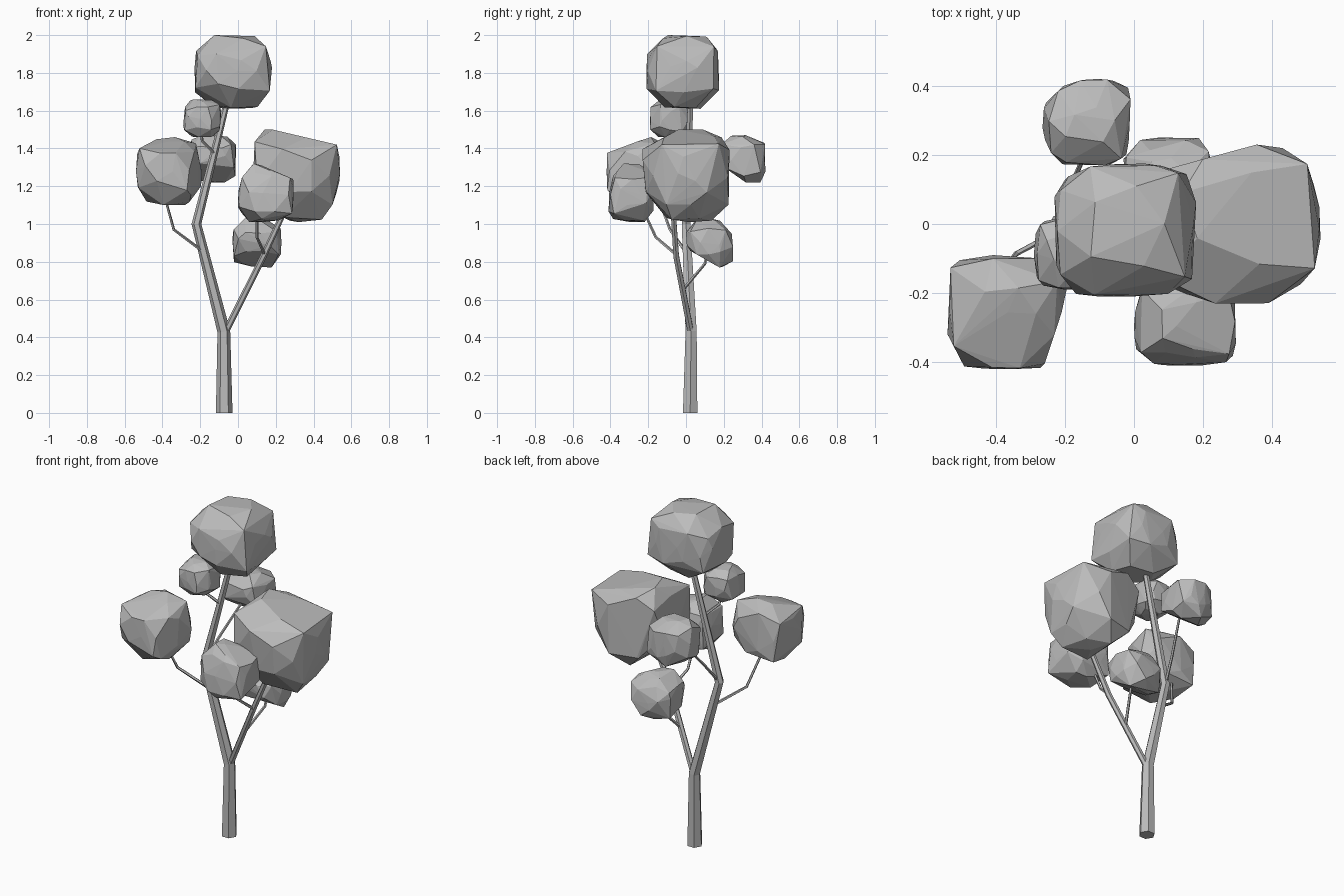
import bpy, bmesh, math, random
from mathutils import Vector

cube = bpy.data.objects.get("Cube")
if cube:
    bpy.data.objects.remove(cube, do_unlink=True)

grey = bpy.data.materials.new("plain_grey")
grey.use_nodes = True
grey.diffuse_color = (0.5, 0.5, 0.5, 1)
grey.node_tree.nodes["Principled BSDF"].inputs["Base Color"].default_value = (0.5, 0.5, 0.5, 1)


def finish(bm, name):
    bmesh.ops.recalc_face_normals(bm, faces=bm.faces)
    mesh = bpy.data.meshes.new(name)
    bm.to_mesh(mesh)
    bm.free()
    mesh.materials.append(grey)
    obj = bpy.data.objects.new(name, mesh)
    bpy.context.collection.objects.link(obj)


def limb(name, path, radii, sides=6):
    """Faceted tapering tube that follows a path."""
    pts = [Vector(p) for p in path]
    bm = bmesh.new()
    rings = []
    for i, p in enumerate(pts):
        ahead = (pts[min(i + 1, len(pts) - 1)] - p).normalized()
        behind = (p - pts[max(i - 1, 0)]).normalized()
        axis = (ahead + behind).normalized()
        side = Vector((0, 1, 0)).cross(axis).normalized()
        other = axis.cross(side)
        ring = []
        for k in range(sides):
            a = math.tau * k / sides
            ring.append(bm.verts.new(p + radii[i] * (side * math.cos(a) + other * math.sin(a))))
        rings.append(ring)
    for low, high in zip(rings, rings[1:]):
        for k in range(sides):
            n = (k + 1) % sides
            bm.faces.new((low[k], low[n], high[n], high[k]))
    bm.faces.new(rings[0])
    bm.faces.new(rings[-1])
    finish(bm, name)


def foliage(name, low, high, cuts, seed):
    """Rounded, irregular block filling a box, flattened by chamfer planes."""
    rng = random.Random(seed)
    bm = bmesh.new()
    bmesh.ops.create_icosphere(bm, subdivisions=2, radius=1)
    points = []
    for v in bm.verts:
        d = (v.co + Vector([rng.uniform(-0.16, 0.16) for _ in range(3)])).normalized()
        size = sum(abs(c) ** 5 for c in d) ** (1 / 5)
        p = d / size * rng.uniform(0.96, 1.05)
        for cut in cuts:
            n = Vector(cut[:3]).normalized()
            p -= n * max(0, p.dot(n) - cut[3])
        points.append(p)
    # stretch to the wanted box
    for axis in range(3):
        a = min(p[axis] for p in points)
        b = max(p[axis] for p in points)
        for p in points:
            p[axis] = low[axis] + (p[axis] - a) / (b - a) * (high[axis] - low[axis])
    # wrap the points in a closed faceted shell
    bm.clear()
    for p in points:
        bm.verts.new(p)
    bmesh.ops.convex_hull(bm, input=bm.verts[:])
    bmesh.ops.delete(bm, geom=[v for v in bm.verts if not v.link_faces], context="VERTS")
    finish(bm, name)


# Trunk and main branch
limb("trunk", [(-0.073, 0.022, 0), (-0.075, 0.027, 0.43), (-0.22, 0.0, 1.0), (-0.05, 0.025, 1.68)],
     [0.044, 0.034, 0.026, 0.016])
limb("main_branch", [(-0.07, 0.027, 0.42), (0.135, -0.052, 0.83), (0.26, -0.07, 1.1)],
     [0.018, 0.017, 0.015])

# Twigs
twigs = {
    "right_twig": [(-0.18, 0.0, 0.85), (-0.34, -0.085, 0.97), (-0.39, -0.15, 1.15)],
    "back_twig": [(-0.22, 0.0, 1.0), (-0.19, 0.09, 1.12), (-0.13, 0.23, 1.3)],
    "upper_twig": [(-0.12, 0.01, 1.37), (-0.19, -0.04, 1.44), (-0.2, -0.08, 1.54)],
    "front_twig": [(0.14, -0.055, 0.84), (0.1, -0.16, 0.93), (0.1, -0.22, 1.06)],
    "low_back_twig": [(0.05, -0.01, 0.66), (0.11, 0.1, 0.79), (0.11, 0.12, 0.88)],
}
for name, path in twigs.items():
    limb(name, path, [0.009, 0.008, 0.007], 5)

# Foliage clumps: box corners, then chamfer planes (normal, distance)
foliage("top_foliage", (-0.23, -0.21, 1.61), (0.18, 0.175, 2.0),
        [(0.85, 0, -0.53, 1.1), (-0.66, 0, 0.75, 1.15), (-1, 1, 0, 1.15)], 1)
foliage("upper_small_foliage", (-0.29, -0.19, 1.46), (-0.09, 0.02, 1.66), [], 2)
foliage("right_foliage", (-0.54, -0.42, 1.10), (-0.19, -0.09, 1.46),
        [(0.95, -0.3, 0, 0.88), (-1, 0, 1, 1.15), (0, -0.33, 0.94, 0.85)], 3)
foliage("back_foliage", (-0.265, 0.17, 1.22), (-0.01, 0.42, 1.47),
        [(0, -0.57, -0.82, 0.7), (-1, 1, 0, 1.0), (-1, -1, 0, 1.1)], 4)
foliage("left_large_foliage", (0.08, -0.23, 1.01), (0.54, 0.23, 1.5),
        [(0.22, 0, 0.98, 0.83), (-0.75, 0, -0.66, 0.85), (0.94, 0, -0.33, 0.99),
         (-0.28, 0.96, 0, 0.95), (0.64, -0.77, 0, 1.08)], 5)
foliage("front_small_foliage", (0, -0.41, 1.01), (0.295, -0.17, 1.32),
        [(0.38, 0, 0.93, 0.75), (-0.74, 0, 0.67, 0.97), (0, -0.67, 0.75, 0.93)], 6)
foliage("low_back_foliage", (-0.03, 0, 0.77), (0.23, 0.25, 1.03),
        [(0, -0.49, -0.87, 0.7), (0, 0.73, 0.68, 0.95)], 7)
